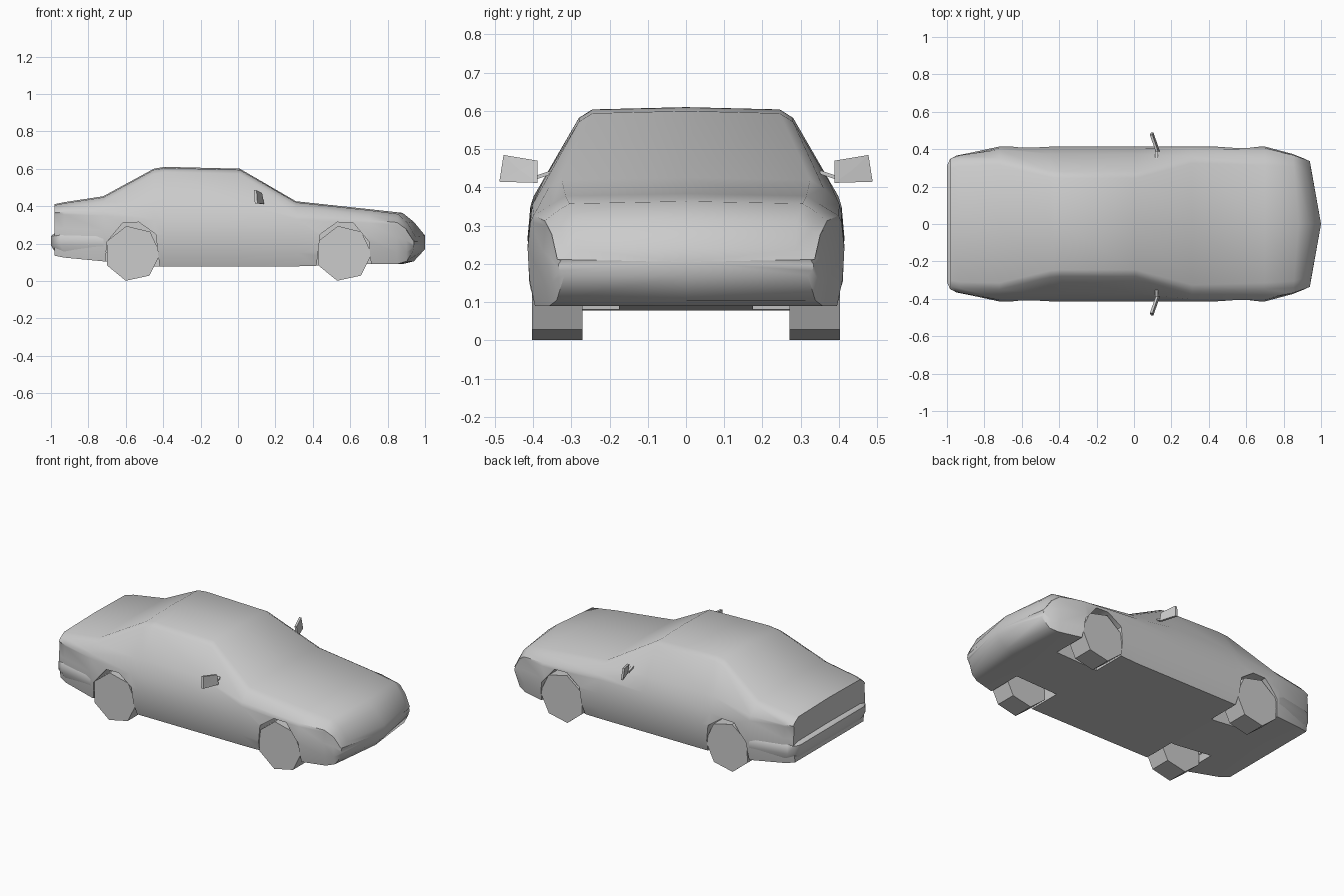
import bpy, bmesh, math
from mathutils import Vector

if "Cube" in bpy.data.objects:
    bpy.data.objects.remove(bpy.data.objects["Cube"], do_unlink=True)

grey = bpy.data.materials.new("plain_grey")
grey.use_nodes = True
COLOUR = (0.6, 0.6, 0.6, 1)
grey.diffuse_color = COLOUR
grey.node_tree.nodes["Principled BSDF"].inputs["Base Color"].default_value = COLOUR


def make(name, bm, smooth=None):
    """Turn a bmesh into a named object, optionally smooth by angle."""
    bmesh.ops.recalc_face_normals(bm, faces=bm.faces)
    mesh = bpy.data.meshes.new(name)
    bm.to_mesh(mesh)
    bm.free()
    mesh.materials.append(grey)
    ob = bpy.data.objects.new(name, mesh)
    bpy.context.collection.objects.link(ob)
    if smooth:
        soften(ob, smooth)
    return ob


def activate(ob):
    bpy.ops.object.select_all(action='DESELECT')
    ob.select_set(True)
    bpy.context.view_layer.objects.active = ob


def soften(ob, degrees):
    activate(ob)
    bpy.ops.object.shade_smooth_by_angle(angle=math.radians(degrees))


def loft(rings, cap_points):
    """Skin closed rings of points and close both ends with a fan."""
    bm = bmesh.new()
    rows = [[bm.verts.new(p) for p in ring] for ring in rings]
    n = len(rows[0])
    for a, b in zip(rows, rows[1:]):
        for i in range(n):
            j = (i + 1) % n
            bm.faces.new((a[i], a[j], b[j], b[i]))
    for row, tip in zip((rows[0], rows[-1]), cap_points):
        centre = bm.verts.new(tip)
        for i in range(n):
            bm.faces.new((row[i], row[(i + 1) % n], centre))
    return bm


def prism(outline, y0, y1):
    """Extrude an x-z outline along y."""
    rings = [[(x, y, z) for x, z in outline] for y in (y0, y1)]
    mid = sum((Vector(p) for p in rings[0]), Vector()) / len(outline)
    return loft(rings, [(mid.x, y, mid.z) for y in (y0, y1)])


def section(x, bulge, floor, w, belt, top_w, top):
    """Full cross-section of the body at one station."""
    sill = 0.025 if -0.5 < x < 0.4 else 0.012
    rise = belt - floor
    half = [(0, floor), (w - sill, floor), (w, floor + 0.3 * rise),
            (w + 0.004, floor + 0.68 * rise), (w - 0.003, belt)]
    edge = top - 0.022
    half += [(w + (top_w - w) * 0.36 + 0.01, belt + (edge - belt) * 0.36),
             (top_w, edge), (top_w - 0.035, top), (0, top + 0.006)]
    full = half + [(-y, z) for y, z in half[-2:0:-1]]
    return [(x + bulge * max(0, 1 - abs(y) / w), y, z) for y, z in full]


# Body: x, nose bulge, floor height, half width, belt height, top half width, top height
stations = [
    (-0.98, 0, 0.135, 0.345, 0.355, 0.335, 0.405),
    (-0.93, 0, 0.125, 0.365, 0.355, 0.345, 0.415),
    (-0.72, 0, 0.105, 0.41, 0.35, 0.35, 0.447),
    (-0.45, 0, 0.078, 0.41, 0.33, 0.285, 0.594),
    (-0.39, 0, 0.078, 0.41, 0.33, 0.28, 0.604),
    (0.01, 0, 0.078, 0.41, 0.33, 0.28, 0.594),
    (0.31, 0, 0.078, 0.41, 0.33, 0.36, 0.42),
    (0.70, 0, 0.09, 0.41, 0.31, 0.35, 0.378),
    (0.85, 0.03, 0.09, 0.37, 0.30, 0.34, 0.358),
    (0.90, 0.04, 0.105, 0.35, 0.27, 0.325, 0.31),
    (0.94, 0.06, 0.17, 0.33, 0.21, 0.32, 0.237),
]
body = make("body", loft([section(*s) for s in stations],
                         [(-0.975, 0, 0.26), (1.0, 0, 0.205)]))

# Wheel wells cut out of the body
arch = [(-0.155, 0), (-0.135, 0.21), (-0.05, 0.312), (0.035, 0.314),
        (0.125, 0.25), (0.155, 0)]
for front in (1, -1):
    for side in (1, -1):
        outline = [(0.565 * front - front * x, z) for x, z in arch]
        cutter = make("well_cutter", prism(outline, side * 0.175, side * 0.5))
        cutter.hide_render = True
        cut = body.modifiers.new("well", 'BOOLEAN')
        cut.operation = 'DIFFERENCE'
        cut.solver = 'EXACT'
        cut.object = cutter
        activate(body)
        bpy.ops.object.modifier_apply(modifier=cut.name)
        bpy.data.objects.remove(cutter, do_unlink=True)
soften(body, 42)

# Rear bumper: plan outline repeated at several heights
plan = [(-0.72, 0.412), (-0.95, 0.366), (-0.985, 0.345), (-1.0, 0.31)]
plan += [(x, -y) for x, y in reversed(plan)]
levels = [(0.15, 0.975), (0.19, 1), (0.24, 1), (0.255, 0.98)]
make("rear_bumper", loft([[(x * k, y * k, z) for x, y in plan] for z, k in levels],
                         [(-0.85, 0, 0.15), (-0.85, 0, 0.255)]), 40)

# Seven-sided wheels
R = 0.15
for end, cx in (("front", 0.565), ("rear", -0.565)):
    for side, s in (("left", 1), ("right", -1)):
        angles = [math.radians(256.4) + math.tau * i / 7 for i in range(7)]
        rim = [(cx + R * math.cos(a), 0.147 + R * math.sin(a)) for a in angles]
        make(f"{end}_{side}_wheel", prism(rim, s * 0.27, s * 0.402))

# Door mirrors: thin tilted plate on a short stem
for side, s in (("left", 1), ("right", -1)):
    face = [(0.125, 0.388, 0.412), (0.09, 0.488, 0.415),
            (0.085, 0.477, 0.485), (0.115, 0.388, 0.47)]
    rings = [[(x + d, s * y, z) for x, y, z in face] for d in (0, 0.014)]
    make(f"{side}_mirror", loft(rings, [(0.104 + d, s * 0.435, 0.446) for d in (0, 0.014)]))
    stem = [[(0.12 + dx, s * y, z + dz) for dx, dz in
             ((-0.008, -0.005), (0.008, -0.005), (0.008, 0.005), (-0.008, 0.005))]
            for y, z in ((0.35, 0.44), (0.395, 0.425))]
    make(f"{side}_mirror_stem", loft(stem, [(0.12, s * 0.35, 0.44), (0.12, s * 0.395, 0.425)]))
